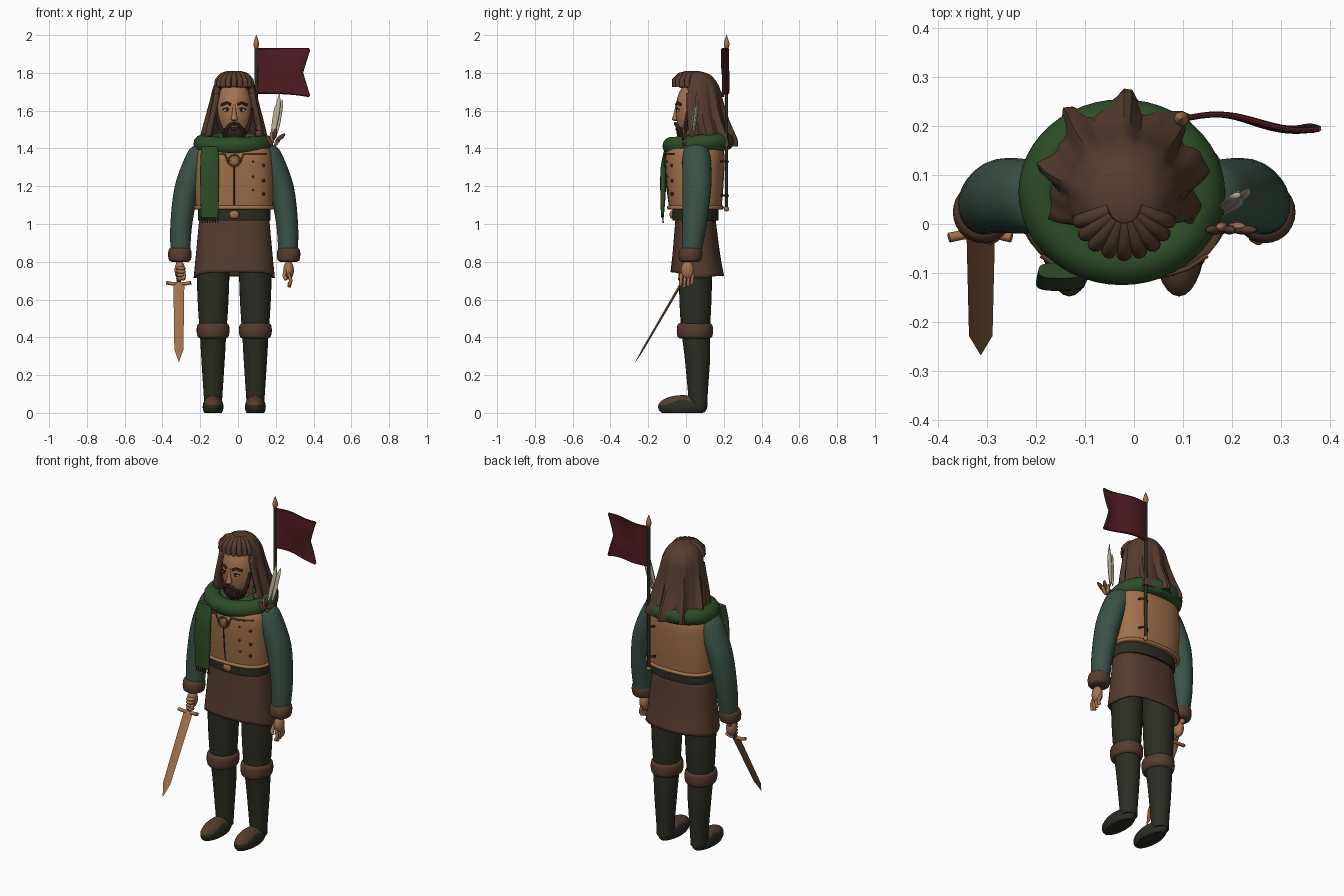
import bpy, bmesh, math
from mathutils import Vector

if "Cube" in bpy.data.objects:
    bpy.data.objects.remove(bpy.data.objects["Cube"])

CX = -0.02  # body centre line


def colour(name, r, g, b):
    m = bpy.data.materials.new(name)
    m.diffuse_color = (r, g, b, 1)
    m.use_nodes = True
    m.node_tree.nodes["Principled BSDF"].inputs["Base Color"].default_value = m.diffuse_color
    return m


LEATHER = colour("tan_leather", 0.36, 0.165, 0.07)
SKIN = colour("skin", 0.36, 0.17, 0.08)
BROWN = colour("brown", 0.092, 0.045, 0.027)
DARK = colour("dark_brown", 0.03, 0.014, 0.009)
GREEN = colour("scarf_green", 0.026, 0.075, 0.02)
SLEEVE = colour("sleeve_green", 0.042, 0.085, 0.062)
OLIVE = colour("dark_olive", 0.024, 0.027, 0.016)
MAROON = colour("maroon", 0.08, 0.011, 0.015)
CREAM = colour("cream", 0.5, 0.45, 0.32)


def finish(ob, name, *mats):
    ob.name = name
    ob.data.materials.clear()
    for m in mats:
        ob.data.materials.append(m)
    bpy.ops.object.select_all(action='DESELECT')
    bpy.context.view_layer.objects.active = ob
    ob.select_set(True)
    bpy.ops.object.shade_smooth_by_angle(angle=math.radians(40))
    return ob


def from_bm(bm, name, *mats):
    me = bpy.data.meshes.new(name)
    bm.to_mesh(me)
    bm.free()
    ob = bpy.data.objects.new(name, me)
    bpy.context.collection.objects.link(ob)
    return finish(ob, name, *mats)


def smooth_keys(keys, steps):
    """Catmull-Rom interpolation of key tuples."""
    out = []
    for i in range(len(keys) - 1):
        a, b, c, d = keys[max(i - 1, 0)], keys[i], keys[i + 1], keys[min(i + 2, len(keys) - 1)]
        for k in range(steps):
            t = k / steps
            out.append([q + 0.5 * t * (r - p + t * (2 * p - 5 * q + 4 * r - s + t * (3 * (q - r) + s - p)))
                        for p, q, r, s in zip(a, b, c, d)])
    return out + [list(keys[-1])]


def loft(name, keys, *mats, n=28, power=2.0, steps=4, cap=True, warp=None, drop=None, rule=None):
    """Stack of (super)elliptic rings; each key is x, y, z, rx, ry."""
    bm = bmesh.new()
    rings = []
    for x, y, z, rx, ry in smooth_keys(keys, steps):
        ring = []
        for i in range(n):
            a = math.tau * i / n
            c, s = math.cos(a), math.sin(a)
            p = Vector((x + rx * math.copysign(abs(c) ** (2 / power), c),
                        y + ry * math.copysign(abs(s) ** (2 / power), s), z))
            ring.append(bm.verts.new(warp(p, a) if warp else p))
        rings.append(ring)
    for lo, hi in zip(rings, rings[1:]):
        for i in range(n):
            j = (i + 1) % n
            bm.faces.new((lo[i], lo[j], hi[j], hi[i]))
    if cap:
        bm.faces.new(rings[0])
        bm.faces.new(rings[-1])
    bmesh.ops.recalc_face_normals(bm, faces=bm.faces)
    if drop:
        gone = [f for f in bm.faces if drop(f.calc_center_median())]
        bmesh.ops.delete(bm, geom=gone, context='FACES')
    if rule:
        for f in bm.faces:
            f.material_index = rule(f.calc_center_median())
    return from_bm(bm, name, *mats)


def ball(name, loc, size, *mats, rot=(0, 0, 0), seg=20, floor=None, rule=None):
    bpy.ops.mesh.primitive_uv_sphere_add(segments=seg, ring_count=seg * 2 // 3, location=loc, rotation=rot)
    ob = bpy.context.object
    ob.scale = size
    bpy.ops.object.transform_apply(location=True, rotation=True, scale=True)
    for v in ob.data.vertices:
        if floor is not None:
            v.co.z = max(v.co.z, floor)
    for f in ob.data.polygons:
        if rule:
            f.material_index = rule(f.center)
    ob = finish(ob, name, *mats)
    if rule:
        for f in ob.data.polygons:
            f.material_index = rule(f.center)
    return ob


def tube(name, pts, r, mat, cyclic=False, sides=3):
    cu = bpy.data.curves.new(name, 'CURVE')
    cu.dimensions = '3D'
    cu.bevel_depth, cu.bevel_resolution, cu.use_fill_caps = r, sides, True
    sp = cu.splines.new('POLY')
    sp.points.add(len(pts) - 1)
    for p, co in zip(sp.points, pts):
        p.co = (*co, 1)
    sp.use_cyclic_u = cyclic
    ob = bpy.data.objects.new(name, cu)
    bpy.context.collection.objects.link(ob)
    bpy.ops.object.select_all(action='DESELECT')
    bpy.context.view_layer.objects.active = ob
    ob.select_set(True)
    bpy.ops.object.convert(target='MESH')
    return finish(bpy.context.object, name, mat)


def oval(x, y, z, rx, ry, n=48, lift=0.0, p=2.0):
    out = []
    for i in range(n):
        c, s = math.cos(math.tau * i / n), math.sin(math.tau * i / n)
        out.append((x + rx * math.copysign(abs(c) ** (2 / p), c),
                    y + ry * math.copysign(abs(s) ** (2 / p), s), z + lift * s))
    return out


def thicken(ob, t):
    m = ob.modifiers.new("thickness", 'SOLIDIFY')
    m.thickness, m.offset = t, -1


# Legs, boots, arms and hands
for s, side in ((-1, "right"), (1, "left")):
    lx = CX + s * 0.112
    loft(side + "_trouser_leg", [(lx, .05, .42, .07, .075), (lx, .05, .6, .082, .085), (lx, .05, .85, .09, .09)], OLIVE)
    loft(side + "_boot_shaft", [(lx, .065, .03, .045, .05), (lx, .063, .1, .05, .052), (lx, .06, .3, .063, .068),
                                (lx, .05, .43, .07, .075)], OLIVE, BROWN, n=40, steps=8,
         rule=lambda c: int(c.y < .05 and ((c.x - lx + .015) / .036) ** 2 + ((c.z - .28) / .075) ** 2 < 1))
    loft(side + "_boot_cuff", [(lx, .047, .395, .07, .08), (lx, .047, .405, .082, .092), (lx, .047, .435, .087, .096),
                               (lx, .047, .465, .083, .092), (lx, .047, .475, .068, .08)], BROWN)
    ball(side + "_boot_foot", (lx, -.018, .032), (.055, .13, .062), OLIVE, BROWN, seg=28, floor=0,
         rule=lambda c: int(c.z > .045 and c.y < .03 and abs(c.x - lx) < .043))
    loft(side + "_sleeve", [(CX + s * .285, .03, .85, .052, .052), (CX + s * .28, .045, 1.0, .058, .065),
                            (CX + s * .248, .058, 1.2, .067, .076), (CX + s * .185, .055, 1.36, .072, .074),
                            (CX + s * .165, .055, 1.41, .055, .055), (CX + s * .15, .055, 1.43, .02, .025)], SLEEVE)
    hx = CX + s * .288
    loft(side + "_sleeve_cuff", [(hx, .022, .80, .045, .045), (hx, .022, .81, .058, .058), (hx, .024, .84, .062, .063),
                                 (hx, .026, .865, .058, .058), (hx, .028, .875, .045, .045)], BROWN)
    ball(side + "_hand", (hx, .008, .755), (.028, .034, .05), SKIN)
    for i in range(4):
        y = -.024 + .02 * i
        if s > 0:
            tube("open_finger", [(hx, y, .74), (hx + .012, y - .003, .70), (hx + .002, y - .006, .665 + .008 * abs(i - 1))], .009, SKIN)
        else:
            ball("curled_finger", (hx + .006, -.022, .765 - .018 * i), (.026, .018, .011), SKIN, seg=12)
    tube("thumb", [(hx - s * .018, -.01, .76), (hx - s * .024, -.028, .725), (hx - s * .012, -.034, .705)], .01, SKIN)

# Tunic skirt, belt and buckle
skirt = loft("tunic_skirt", [(CX, .06, .735, .215, .142), (CX, .055, .85, .203, .125), (CX, .05, 1.04, .184, .105)],
             BROWN, n=48, cap=False, power=2.4,
             warp=lambda p, a: p + Vector((0, 0, (1.04 - p.z) / .3 * (-.02 * abs(math.cos(a)) ** 6 + .01 * math.sin(-a)))))
thicken(skirt, .008)
loft("belt", [(CX, .05, 1.02, .186, .115), (CX, .05, 1.025, .192, .122), (CX, .05, 1.1, .192, .122)], OLIVE, n=40, power=2.4)
ball("belt_buckle", (CX, -.075, 1.05), (.026, .012, .022), LEATHER)

# Leather vest with trims, seam, medallion and rivets
VEST = 2.6
loft("vest", [(CX, .05, 1.08, .203, .138), (CX, .048, 1.2, .209, .15), (CX, .047, 1.34, .206, .157),
              (CX, .05, 1.4, .19, .145), (CX, .055, 1.43, .15, .11), (CX, .06, 1.44, .08, .06)], LEATHER, n=48, power=VEST)
tube("vest_hem", oval(CX, .05, 1.087, .204, .14, p=VEST), .011, LEATHER, True)


def chest(x):
    return .047 - .155 * max(0, 1 - (abs(x - CX) / .207) ** VEST) ** (1 / VEST)


tube("vest_seam", [(CX, -.088, 1.1), (CX, -.102, 1.2), (CX, -.109, 1.31)], .004, DARK)
for r in (.03, .017):
    tube("medallion_ring", [(CX + r * math.cos(a * math.tau / 20), -.113, 1.335 + r * math.sin(a * math.tau / 20))
                            for a in range(20)], .005, BROWN if r > .02 else LEATHER, True)
ball("medallion", (CX, -.11, 1.335), (.028, .008, .028), LEATHER)
for s in (-1, 1):
    tube("chest_strap", [(CX + s * x, chest(CX + s * x) - .002, 1.372 - .05 * (x < .04)) for x in (.03, .05, .09, .13, .17)], .005, BROWN)
    for z in (1.16, 1.23, 1.31):
        ball("rivet", (CX + s * .155, chest(CX + s * .155), z), (.009, .009, .009), DARK, seg=10)
        ball("rivet", (CX + s * .1, chest(CX + s * .1) + .006 * (z < 1.2), z + .02), (.006, .008, .006), BROWN, seg=10)

# Scarf with hanging end and fringe
tube("scarf", oval(-.025, .065, 1.425, .163, .142, lift=.012), .048, GREEN, True, sides=5)
ball("scarf_inner", (-.025, .065, 1.42), (.155, .13, .035), GREEN)
loft("scarf_tail", [(-.15, -.125, 1.035, .045, .007), (-.15, -.122, 1.15, .049, .014), (-.15, -.118, 1.3, .05, .016),
                    (-.15, -.095, 1.41, .045, .016)], GREEN, power=3)
for i in range(7):
    x = -.192 + .014 * i
    tube("scarf_fringe", [(x, -.124, 1.04), (x + .003, -.12, 1.005)], .003, OLIVE, sides=1)

# Head and face
ball("head", (CX, .045, 1.6), (.096, .1, .165), SKIN, seg=32)
loft("neck", [(CX, .06, 1.4, .06, .06), (CX, .06, 1.52, .06, .06)], SKIN)
loft("nose", [(CX, -.056, 1.545, .008, .006), (CX, -.058, 1.555, .018, .018), (CX, -.055, 1.575, .013, .013),
              (CX, -.048, 1.635, .007, .006)], SKIN, n=14)
ball("beard", (CX, .002, 1.485), (.064, .052, .052), DARK)
ball("lower_lip", (CX, -.049, 1.502), (.018, .006, .007), MAROON, seg=12)
for s in (-1, 1):
    tube("moustache", [(CX, -.056, 1.532), (CX + s * .022, -.053, 1.527), (CX + s * .043, -.037, 1.5), (CX + s * .045, -.028, 1.475)], .009, DARK)
    tube("cheek_beard", [(CX + s * .06, -.006, 1.48), (CX + s * .08, -.001, 1.53), (CX + s * .09, .015, 1.61)], .011, DARK)
    ball("eye_white", (CX + s * .04, -.041, 1.602), (.019, .009, .009), CREAM, seg=14)
    ball("iris", (CX + s * .038, -.048, 1.602), (.008, .004, .008), DARK, seg=10)
    tube("eyelid", [(CX + s * .02, -.048, 1.608), (CX + s * .04, -.05, 1.614), (CX + s * .062, -.038, 1.606)], .003, DARK)
    tube("eyebrow", [(CX + s * .018, -.051, 1.632), (CX + s * .04, -.046, 1.643), (CX + s * .068, -.026, 1.63)], .007, DARK)


# Long wavy hair, open at the face, with a row of fringe locks
def wave(p, a):
    k = max(0, 1.78 - p.z) * .1 * (math.sin(9 * a) + .5 * math.sin(17 * a + 1))
    return p + Vector((math.cos(a), math.sin(a), 0)) * k * .45


hair = loft("long_hair", [(CX, .1, 1.41, .17, .155), (CX, .098, 1.45, .165, .155), (CX, .078, 1.55, .145, .138),
                          (CX, .066, 1.65, .124, .124), (CX, .058, 1.73, .108, .114), (CX, .052, 1.785, .075, .082),
                          (CX, .05, 1.805, .036, .04), (CX, .05, 1.81, .008, .008)], BROWN, n=72,
            warp=wave, drop=lambda c: c.y < .005 and c.z < 1.73)
thicken(hair, .03)
for i in range(9):
    a = math.radians(-80 + 20 * i)
    sx, cy = math.sin(a), math.cos(a)
    tube("fringe_lock", [(CX + .03 * sx, .035 - .03 * cy, 1.797), (CX + .065 * sx, .025 - .06 * cy, 1.787),
                         (CX + .09 * sx, .02 - .082 * cy, 1.76), (CX + .093 * sx, .02 - .08 * cy, 1.725)], .015, BROWN)

# Sword held in the right hand
grip = Vector((-.313, -.022, .69))
blade = loft("sword_blade", [(0, 0, -.486, .001, .001), (0, 0, -.41, .024, .005), (0, 0, 0, .029, .007)], LEATHER, n=4, steps=1)
blade.location, blade.rotation_euler = grip, (-.528, 0, 0)
tube("sword_guard", [(-.378, -.028, .69), (-.35, -.022, .684), (-.276, -.022, .684), (-.25, -.028, .69)], .01, LEATHER)
tube("sword_grip", [grip, grip + Vector((0, .055, .095))], .012, BROWN)
ball("sword_pommel", grip + Vector((0, .058, .1)), (.016, .016, .016), LEATHER, seg=12)

# Banner pole, finial and straps
PX, PY = .097, .215
tube("banner_pole", [(PX, PY, 1.07), (PX, PY, 1.95)], .009, OLIVE)
loft("pole_finial", [(PX, PY, 1.93, .008, .008), (PX, PY, 1.94, .013, .013), (PX, PY, 1.96, .014, .014), (PX, PY, 2.0, .001, .001)], LEATHER, n=12)
ball("pole_foot", (PX, PY, 1.08), (.014, .014, .014), LEATHER, seg=12)
for z in (1.15, 1.33):
    tube("pole_strap", [(PX - .03, .19, z), (PX, PY + .008, z), (PX + .03, .185, z)], .006, DARK)


# Waving swallowtail flag with a round emblem
def flag_point(u, v, off=0.0):
    x = PX + .005 + u * (.237 + .038 * abs(2 * v - 1))
    z = 1.695 - .018 * u ** 3 + v * (.23 + .018 * u ** 3)
    return Vector((x, PY + .012 * math.sin(u * 5.6) - .012 * u + .004 * math.sin(6 * v) * u + off, z))


for off, side in ((-.005, "front"), (.005, "back")):
    bm = bmesh.new()
    N = 56
    g = [[bm.verts.new(flag_point(i / N, j / N, off)) for j in range(N + 1)] for i in range(N + 1)]
    for i in range(N):
        for j in range(N):
            q = (g[i][j], g[i + 1][j], g[i + 1][j + 1], g[i][j + 1])
            f = bm.faces.new(q if off < 0 else q[::-1])
            c = f.calc_center_median()
            d = math.hypot(c.x - .215, c.z - 1.805)
            f.material_index = int(d < .015 or (off < 0 and .021 < d < .046))
    from_bm(bm, "flag_" + side, MAROON, LEATHER)
for name, path in (("top", [(i / 16, 1) for i in range(17)]), ("bottom", [(i / 16, 0) for i in range(17)]),
                   ("tail", [(1, i / 16) for i in range(17)])):
    tube("flag_edge_" + name, [flag_point(*p) for p in path], .006, MAROON if name != "tail" else BROWN, sides=2)

# Feathers and leaf cluster on the left shoulder
for dx, dy, top in ((0, 0, 1.7), (.014, .018, 1.66), (-.006, .012, 1.63)):
    loft("feather", [(.185 + dx, .02 + dy, 1.46, .003, .003), (.195 + dx, .03 + dy, 1.52, .012, .006),
                     (.212 + dx, .043 + dy, 1.62, .012, .006), (.22 + dx, .055 + dy, top, .001, .001)], CREAM, n=10)
for i in range(5):
    ball("leaf", (.165 + .015 * i, -.012 + .006 * (i % 2), 1.44 + .018 * (i % 3)), (.012, .01, .032), LEATHER if i % 2 else BROWN,
         rot=(0, -.5 + .35 * i, 0), seg=10)
